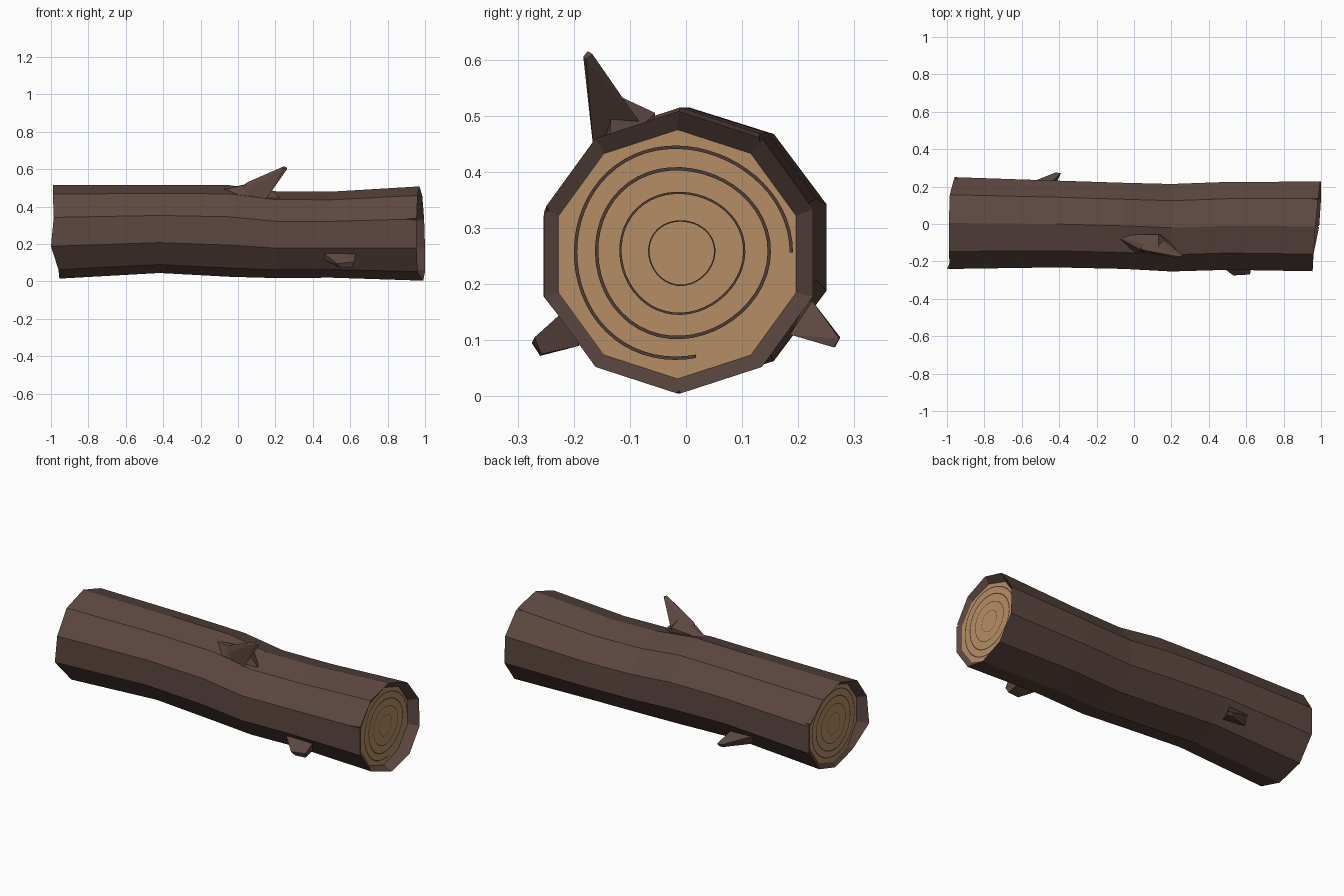
import bpy, bmesh
from math import sin, cos, radians, pi
from mathutils import Vector

if "Cube" in bpy.data.objects:
    bpy.data.objects.remove(bpy.data.objects["Cube"])


def material(name, rgb):
    m = bpy.data.materials.new(name)
    m.diffuse_color = (*rgb, 1)
    m.use_nodes = True
    m.node_tree.nodes["Principled BSDF"].inputs["Base Color"].default_value = m.diffuse_color
    return m


BARK = material("bark", (0.110, 0.064, 0.052))
WOOD = material("cut wood", (0.46, 0.27, 0.125))
RING = material("growth ring", (0.075, 0.043, 0.034))


def finish(bm, name, *mats):
    bmesh.ops.recalc_face_normals(bm, faces=bm.faces)
    me = bpy.data.meshes.new(name)
    bm.to_mesh(me)
    bm.free()
    ob = bpy.data.objects.new(name, me)
    bpy.context.collection.objects.link(ob)
    for m in mats:
        me.materials.append(m)
    return ob


def hull(name, pts, mat=BARK):
    bm = bmesh.new()
    for p in pts:
        bm.verts.new(p)
    bmesh.ops.convex_hull(bm, input=bm.verts)
    return finish(bm, name, mat)


# Log body: ten-sided loft (x, centre y, centre z, radius y, radius z)
N = 10
stations = [(-0.42, 0.0, 0.28, 0.244, 0.235), (-0.05, -0.01, 0.27, 0.242, 0.245),
            (0.2, -0.02, 0.25, 0.246, 0.232), (0.5, -0.01, 0.25, 0.247, 0.23)]
left = (0, 0.005, 0.265, 0.258, 0.25)
right = (0, -0.013, 0.256, 0.252, 0.252)
left_x = [-.99, -.985, -.96, -.96, -.96, -.955, -.96, -1.0, -.985, -.99]
right_x = [.97, .985, .995, 1.0, 1.0, .99, .96, .955, .955, .96]
CAP = 0.943
R_CAP = 0.222


def section(bm, st, xs=None):
    x, cy, cz, ry, rz = st
    ang = [pi / 2 - 2 * pi * i / N for i in range(N)]
    return [bm.verts.new((xs[i] if xs else x, cy + ry * cos(a), cz + rz * sin(a)))
            for i, a in enumerate(ang)]


bm = bmesh.new()
rows = [section(bm, (-CAP, left[1], left[2], R_CAP, R_CAP)), section(bm, left, left_x)]
rows += [section(bm, s) for s in stations]
rows += [section(bm, right, right_x), section(bm, (CAP, -0.015, 0.253, R_CAP, R_CAP))]
for a, b in zip(rows, rows[1:]):
    for i in range(N):
        j = (i + 1) % N
        bm.faces.new((a[i], a[j], b[j], b[i]))
for row in (rows[0], rows[-1]):
    bm.faces.new(row).material_index = 1
log = finish(bm, "log_body", BARK, WOOD)

# Bark cracks: wedges cut into the rim (end side, angle, length, half width)
for k, (side, deg, length, w) in enumerate([(1, 162, 0.18, 0.022), (1, 54, 0.08, 0.018),
                                            (1, 270, 0.06, 0.016), (-1, 20, 0.09, 0.02)]):
    end = right if side > 0 else left
    a = radians(deg)
    c = Vector((0, end[1], end[2]))
    out, tan = Vector((0, cos(a), sin(a))), Vector((0, -sin(a), cos(a)))
    X = Vector((side, 0, 0))
    pts = [c + out * 0.232 + X * 1.05]
    pts += [c + out * 0.275 + tan * s * w * 1.4 + X * 1.05 for s in (-1, 1)]
    pts.append(c + out * 0.262 + X * (0.96 - length))
    cutter = hull("crack_cutter_%d" % k, pts)
    cutter.hide_render = True
    cutter.hide_set(True)
    mod = log.modifiers.new("crack", 'BOOLEAN')
    mod.operation, mod.solver, mod.object = 'DIFFERENCE', 'EXACT', cutter


# Growth rings: thin flat bands just proud of each cut face
def ring(name, x, cy, cz, r, start, sweep, w=0.0035, seg=48):
    bm = bmesh.new()
    prev = None
    for i in range(seg + 1):
        a = radians(start + sweep * i / seg)
        q = r * (1 + 0.018 * sin(3 * a + 8 * r) + 0.012 * cos(2 * a))
        cur = [bm.verts.new((x, cy + (q + d) * cos(a), cz + (q + d) * sin(a))) for d in (-w, w)]
        if prev:
            bm.faces.new((prev[0], prev[1], cur[1], cur[0]))
        prev = cur
    bmesh.ops.remove_doubles(bm, verts=bm.verts, dist=1e-5)
    finish(bm, name, RING)


for k, (r, w) in enumerate([(0.058, .0012), (0.109, .002), (0.152, .003), (0.19, .003)]):
    ring("ring_right_%d" % k, CAP + 0.003, -0.008, 0.256, r, 0, 278 if k == 3 else 360, w)
    ring("ring_left_%d" % k, -CAP - 0.003, 0.008, 0.266, r, 0, 360, w)

# Upper broken branch: leaning spike with a flared root
hull("upper_branch", [(0.0, -0.14, 0.46), (0.0, -0.09, 0.49), (0.14, -0.07, 0.47), (0.15, -0.165, 0.44),
                      (0.05, -0.14, 0.53), (0.13, -0.132, 0.545),
                      (0.24, -0.183, 0.605), (0.245, -0.175, 0.615),
                      (0.26, -0.167, 0.61), (0.262, -0.178, 0.60)])
hull("upper_branch_root", [(-0.11, -0.06, 0.485), (0.0, -0.155, 0.455), (0.13, -0.055, 0.505),
                           (0.15, -0.15, 0.44), (0.15, -0.06, 0.45), (0.13, -0.13, 0.54),
                           (0.03, -0.135, 0.515), (0.25, -0.14, 0.42)])

# Front stub
hull("front_stub", [(0.46, -0.22, 0.15), (0.63, -0.22, 0.15), (0.46, -0.2, 0.115), (0.61, -0.19, 0.09),
                    (0.53, -0.275, 0.095), (0.62, -0.27, 0.105), (0.545, -0.26, 0.072), (0.61, -0.258, 0.075)])

# Back stub, swept along the log
hull("back_stub", [(-0.57, 0.215, 0.17), (-0.44, 0.225, 0.17), (-0.57, 0.19, 0.12), (-0.43, 0.185, 0.11),
                   (-0.42, 0.275, 0.105), (-0.39, 0.273, 0.103), (-0.42, 0.266, 0.088), (-0.395, 0.264, 0.087)])
